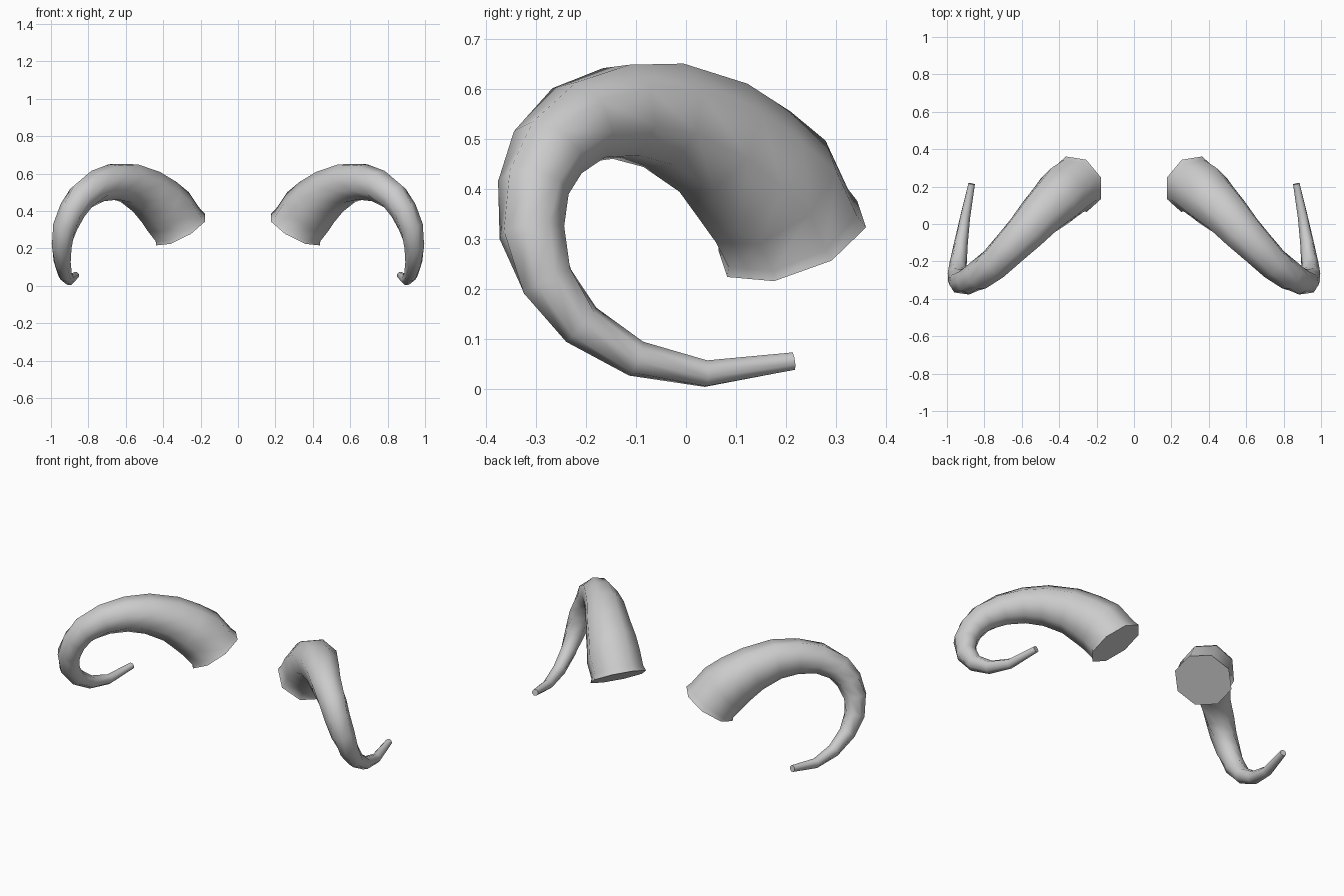
import bpy
import bmesh
import math
from mathutils import Vector

cube = bpy.data.objects.get("Cube")
if cube:
    bpy.data.objects.remove(cube, do_unlink=True)

SIDES = 8

# Single grey horn material
grey = bpy.data.materials.new("horn_grey")
grey.use_nodes = True
colour = (0.6, 0.6, 0.6, 1)
grey.diffuse_color = colour
grey.node_tree.nodes["Principled BSDF"].inputs["Base Color"].default_value = colour

# Horn centre line with radius: x, y, z, r from the base to the tip
path = [
    (.308, .213, .300, .160),
    (.320, .205, .322, .150),
    (.372, .170, .395, .153),
    (.420, .120, .445, .143),
    (.490, .055, .503, .128),
    (.580, -.045, .548, .112),
    (.665, -.130, .555, .099),
    (.750, -.215, .533, .088),
    (.835, -.277, .474, .080),
    (.885, -.306, .403, .072),
    (.925, -.309, .313, .067),
    (.943, -.278, .215, .057),
    (.940, -.210, .128, .046),
    (.925, -.100, .060, .037),
    (.902, .040, .030, .028),
    (.868, .215, .055, .019),
]


def horn_mesh(points):
    """Sweep an eight-sided ring along the centre line and cap both ends."""
    bm = bmesh.new()
    centres = [Vector(p[:3]) for p in points]
    plane_normal = Vector((.8, .5, -.3))
    rings = []
    for i, centre in enumerate(centres):
        before = centres[max(i - 1, 0)]
        after = centres[min(i + 1, len(centres) - 1)]
        if 0 < i < len(centres) - 1:
            tangent = (centre - before).normalized() + (after - centre).normalized()
        else:
            tangent = after - before
        across = tangent.cross(plane_normal).normalized()
        side = tangent.cross(across).normalized()
        ring = []
        for k in range(SIDES):
            a = math.tau * k / SIDES
            offset = across * math.cos(a) + side * math.sin(a)
            ring.append(bm.verts.new(centre + offset * points[i][3]))
        rings.append(ring)
    for low, high in zip(rings, rings[1:]):
        for k in range(SIDES):
            n = (k + 1) % SIDES
            bm.faces.new((low[k], low[n], high[n], high[k]))
    bm.faces.new(rings[0])
    bm.faces.new(rings[-1])
    bmesh.ops.recalc_face_normals(bm, faces=bm.faces)
    mesh = bpy.data.meshes.new("curled_horns")
    bm.to_mesh(mesh)
    bm.free()
    return mesh


# Left horn, mirrored to make the right one
horns = bpy.data.objects.new("curled_horns", horn_mesh(path))
bpy.context.collection.objects.link(horns)
horns.data.materials.append(grey)
bpy.ops.object.select_all(action="DESELECT")
horns.select_set(True)
bpy.context.view_layer.objects.active = horns
bpy.ops.object.shade_smooth_by_angle(angle=math.radians(60))
mirror = horns.modifiers.new("mirror", "MIRROR")
mirror.use_axis[0] = True
mirror.use_mirror_merge = False
